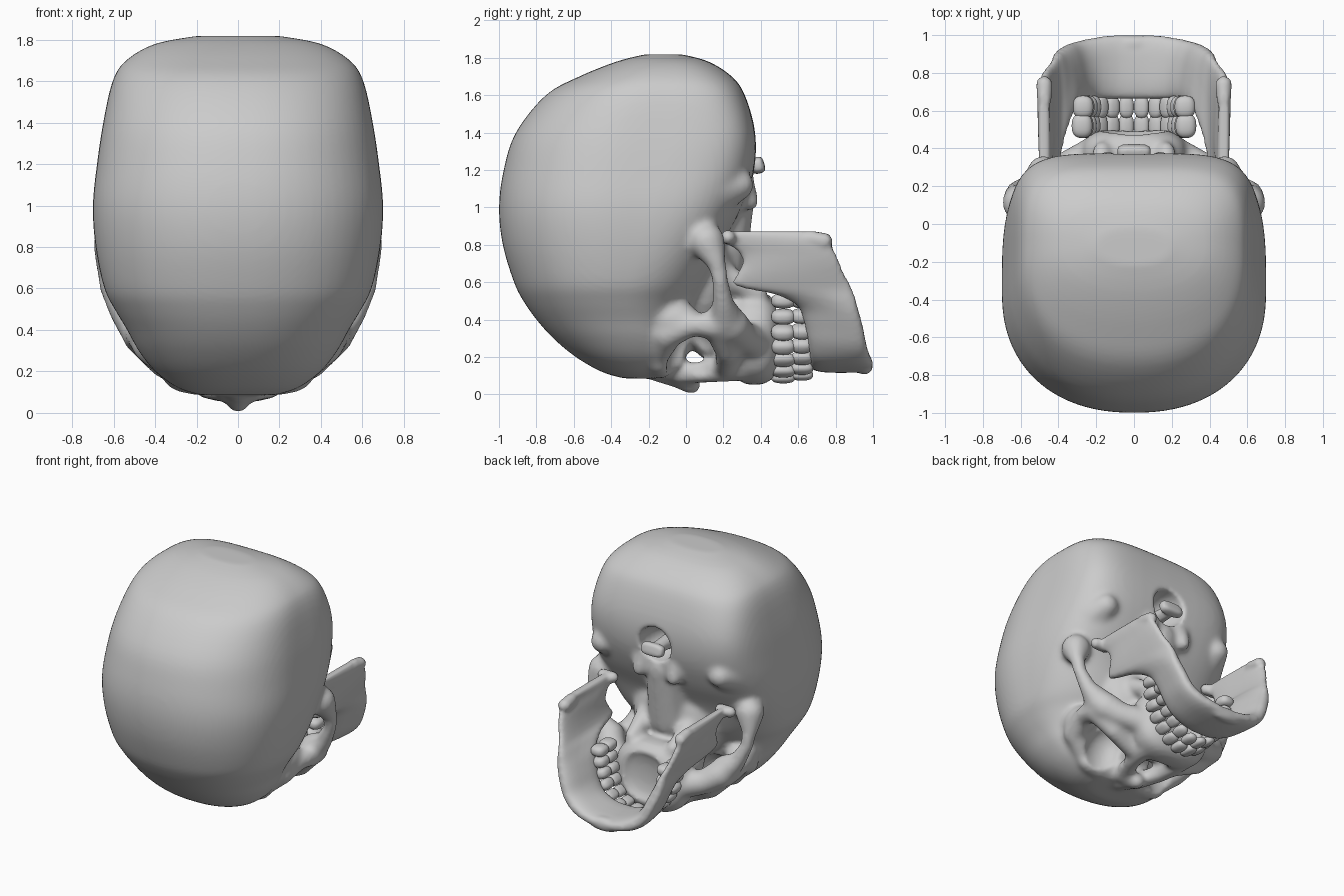
import bpy, bmesh
from math import sin, cos, pi, radians, copysign
from mathutils import Vector, Matrix

if "Cube" in bpy.data.objects:
    bpy.data.objects.remove(bpy.data.objects["Cube"])


def spow(v, e):
    return copysign(abs(v) ** e, v)


def spline(rows, n):
    """Catmull-Rom through rows of numbers, n steps per span."""
    out = []
    P = [rows[0]] + list(rows) + [rows[-1]]
    for i in range(1, len(P) - 2):
        a, b, c, d = P[i - 1:i + 3]
        for k in range(n):
            t = k / n
            out.append([0.5 * (2 * q + (r - p) * t + (2 * p - 5 * q + 4 * r - s) * t * t
                               + (3 * q - p - 3 * r + s) * t ** 3)
                        for p, q, r, s in zip(a, b, c, d)])
    out.append(list(rows[-1]))
    return out


def loft(bm, rings):
    V = [[bm.verts.new(p) for p in r] for r in rings]
    n = len(V[0])
    for a, b in zip(V, V[1:]):
        for i in range(n):
            j = (i + 1) % n
            bm.faces.new((a[i], a[j], b[j], b[i]))
    bm.faces.new(V[0])
    bm.faces.new(V[-1][::-1])


def blob(bm, c, r, e=1.0, rot=None):
    """Ellipsoid; e < 1 makes it boxier."""
    vs = bmesh.ops.create_uvsphere(bm, u_segments=24, v_segments=14, radius=1)['verts']
    for v in vs:
        p = Vector([spow(q, e) * s for q, s in zip(v.co, r)])
        v.co = (rot @ p if rot else p) + Vector(c)


def limb(bm, pts):
    """Chain of tapered capsules through (x, y, z, radius)."""
    for a, b in zip(pts, pts[1:]):
        tmp = bmesh.new()
        for x, y, z, r in (a, b):
            for i in range(60):  # evenly spread points on a sphere
                h, t = 1 - (2 * i + 1) / 60, i * 2.39996
                w = (1 - h * h) ** 0.5
                tmp.verts.new((x + r * w * cos(t), y + r * w * sin(t), z + r * h))
        bmesh.ops.convex_hull(tmp, input=list(tmp.verts))
        new = {}
        for f in tmp.faces:
            for v in f.verts:
                if v not in new:
                    new[v] = bm.verts.new(v.co)
            bm.faces.new([new[v] for v in f.verts])
        tmp.free()


def both(f, bm, *args):
    """Run a helper for the right side and its mirror."""
    for s in (1, -1):
        if f is limb:
            limb(bm, [(p[0] * s, *p[1:]) for p in args[0]])
        else:
            c = args[0]
            rot = Matrix.Rotation(args[3] * s, 3, 'Y') if len(args) > 3 else None
            f(bm, (c[0] * s, c[1], c[2]), args[1], args[2] if len(args) > 2 else 1.0, rot)


def finish(bm, name):
    bmesh.ops.recalc_face_normals(bm, faces=list(bm.faces))
    for f in bm.faces:
        f.smooth = True
    me = bpy.data.meshes.new(name)
    bm.to_mesh(me)
    bm.free()
    ob = bpy.data.objects.new(name, me)
    bpy.context.collection.objects.link(ob)
    return ob


def modify(ob, kind, **kw):
    m = ob.modifiers.new(kind, kind)
    for k, v in kw.items():
        setattr(m, k, v)
    bpy.context.view_layer.objects.active = ob
    bpy.ops.object.modifier_apply(modifier=m.name)


def fuse(ob, voxel, iterations):
    modify(ob, 'REMESH', mode='VOXEL', voxel_size=voxel, use_smooth_shade=True)
    modify(ob, 'SMOOTH', factor=0.5, iterations=iterations)


# braincase: z, half width, ymin, ymax, y of widest, roundness toward +y
case = [(.085, .18, -.33, -.08, -.2, 2), (.12, .29, -.45, -.04, -.22, 2), (.2, .40, -.59, 0, -.25, 2.2),
        (.3, .48, -.71, .02, -.28, 2.2), (.4, .535, -.80, .05, -.32, 2.2), (.5, .595, -.87, .09, -.35, 2.3),
        (.6, .645, -.92, .14, -.36, 2.6), (.8, .687, -.98, .2, -.36, 3.4), (1, .70, -1, .3, -.36, 3.9),
        (1.2, .68, -.975, .365, -.33, 4.4), (1.4, .65, -.91, .37, -.28, 4.8), (1.6, .605, -.75, .315, -.2, 4.2),
        (1.7, .54, -.57, .245, -.15, 3.5), (1.78, .40, -.37, .12, -.12, 3), (1.818, .2, -.22, -.02, -.12, 2.3)]
bm = bmesh.new()
rings = []
for z, hw, y0, y1, yc, n in spline(case, 4):
    ring = []
    for i in range(64):
        c, s = cos(2 * pi * i / 64), sin(2 * pi * i / 64)
        e = 2 / (n if s > 0 else 2.25)
        ring.append((hw * spow(c, e), yc + spow(s, e) * ((y1 - yc) if s > 0 else (yc - y0)), z))
    rings.append(ring)
loft(bm, rings)

# brow, orbit rims, cheekbones and cheek arches
both(blob, bm, (.17, -.14, .16), (.19, .08, .075))
both(limb, bm, [(.3, -.15, .19, .06), (.43, -.1, .32, .08), (.48, .03, .37, .06), (.48, .16, .37, .08)])
both(blob, bm, (.42, -.06, .4), (.1, .14, .1))
both(limb, bm, [(.47, .17, .36, .08), (.36, .22, .23, .065), (.18, .21, .15, .065)])
both(limb, bm, [(.45, .24, .37, .1), (.36, .3, .31, .085), (.22, .36, .28, .1)])
both(limb, bm, [(.47, .21, .4, .1), (.56, .2, .48, .06), (.625, .185, .6, .045), (.635, .165, .7, .05),
                (.6, .11, .82, .1)])
# nose bridge and upper jaw
limb(bm, [(0, -.14, .13, .07), (0, -.04, .09, .06), (0, .03, .053, .055)])
both(limb, bm, [(.06, -.04, .11, .06), (.13, .13, .12, .06), (.15, .3, .14, .07)])
blob(bm, (0, .365, .3), (.285, .15, .25), .75)
blob(bm, (0, .2, .36), (.26, .2, .2))
# skull base, pterygoid plates, mastoids and condyles
blob(bm, (0, .1, .62), (.34, .17, .32))
both(limb, bm, [(.18, .15, .66, .08), (.17, .39, .54, .05)])
limb(bm, [(0, .16, .65, .16), (0, .23, 1.05, .14)])
both(limb, bm, [(.5, .1, 1.08, .15), (.48, .28, 1.12, .085)])
both(limb, bm, [(.13, .28, 1.12, .09), (.14, .34, 1.03, .05)])
skull = finish(bm, "skull")
fuse(skull, .018, 6)

# openings: orbits, nasal cavity, palate, foramen
bm = bmesh.new()
both(blob, bm, (.285, .03, .16), (.145, .135, .22), .9, radians(-20))
blob(bm, (0, .19, .06), (.085, .12, .13))
blob(bm, (0, .53, .33), (.18, .085, .2), .85)
blob(bm, (0, .36, 1.25), (.13, .2, .13))
cutter = finish(bm, "opening_cutter")
cutter.hide_render = True
fuse(cutter, .02, 1)
modify(skull, 'BOOLEAN', operation='DIFFERENCE', object=cutter, solver='EXACT')
bpy.data.objects.remove(cutter)
fuse(skull, .015, 3)

# stub in the foramen
bm = bmesh.new()
blob(bm, (0, .385, 1.225), (.09, .035, .045), .6, Matrix.Rotation(radians(15), 3, 'X'))
limb(bm, [(0, .38, 1.22, .04), (0, .1, 1.22, .06)])
fuse(finish(bm, "foramen_stub"), .01, 3)

# lower jaw: x, z, ymin, ymax, half thickness, outward lean
jaw = [(.475, .87, .21, .72, .03, .0), (.475, .82, .2, .765, .033, .01), (.465, .76, .28, .80, .035, .01),
       (.455, .70, .3, .825, .035, .005), (.44, .64, .27, .85, .035, .0), (.42, .585, .26, .88, .037, .0),
       (.395, .54, .46, .90, .045, .015), (.365, .47, .59, .92, .05, .03), (.33, .38, .63, .945, .052, .03),
       (.285, .28, .65, .965, .052, .025), (.215, .21, .66, .985, .05, .01), (.11, .17, .66, 1, .045, 0),
       (0, .16, .66, 1, .045, 0)]
jaw += [(-r[0], *r[1:]) for r in jaw[-2::-1]]
S = spline(jaw, 4)
rings = []
for i, (x, z, y0, y1, th, lean) in enumerate(S):
    a, b = S[max(i - 1, 0)], S[min(i + 1, len(S) - 1)]
    t = Vector((b[0] - a[0], b[1] - a[1])).normalized()
    ring = []
    for k in range(24):
        u, v = spow(cos(2 * pi * k / 24), .7), spow(sin(2 * pi * k / 24), .7)
        off = v * th + u * lean
        ring.append((x - t.y * off, (y0 + y1) / 2 + u * (y1 - y0) / 2, z + t.x * off))
    rings.append(ring)
bm = bmesh.new()
loft(bm, rings)
both(limb, bm, [(.44, .225, .84, .04), (.52, .225, .84, .04)])
both(limb, bm, [(.475, .66, .835, .04), (.475, .74, .82, .045)])
blob(bm, (0, .955, .155), (.13, .045, .05))
fuse(finish(bm, "lower_jaw"), .015, 4)


# teeth: fourteen along each dental arch
def tooth_row(name, y, rx, z_front, half):
    bm = bmesh.new()
    path = [(rx * sin(a), .5 - (.5 - z_front) * cos(a), a)
            for a in [(-90 + 180 * i / 400) * pi / 180 for i in range(401)]]
    arc = [0]
    for p, q in zip(path, path[1:]):
        arc.append(arc[-1] + Vector((q[0] - p[0], q[1] - p[1])).length)
    step = arc[-1] / 13.4
    for i in range(14):
        want = arc[-1] * i / 13
        x, z, a = path[min(range(401), key=lambda k: abs(arc[k] - want))]
        molar = min(1, max(0, abs(i - 6.5) - 2.5) / 2)
        rot = Matrix.Rotation(-a, 3, 'Y')
        blob(bm, (x, y, z), (step * .5, half, .03 + .025 * molar), .8, rot)
    finish(bm, name)


tooth_row("upper_teeth", .52, .275, .085, .065)
tooth_row("lower_teeth", .62, .27, .1, .06)
